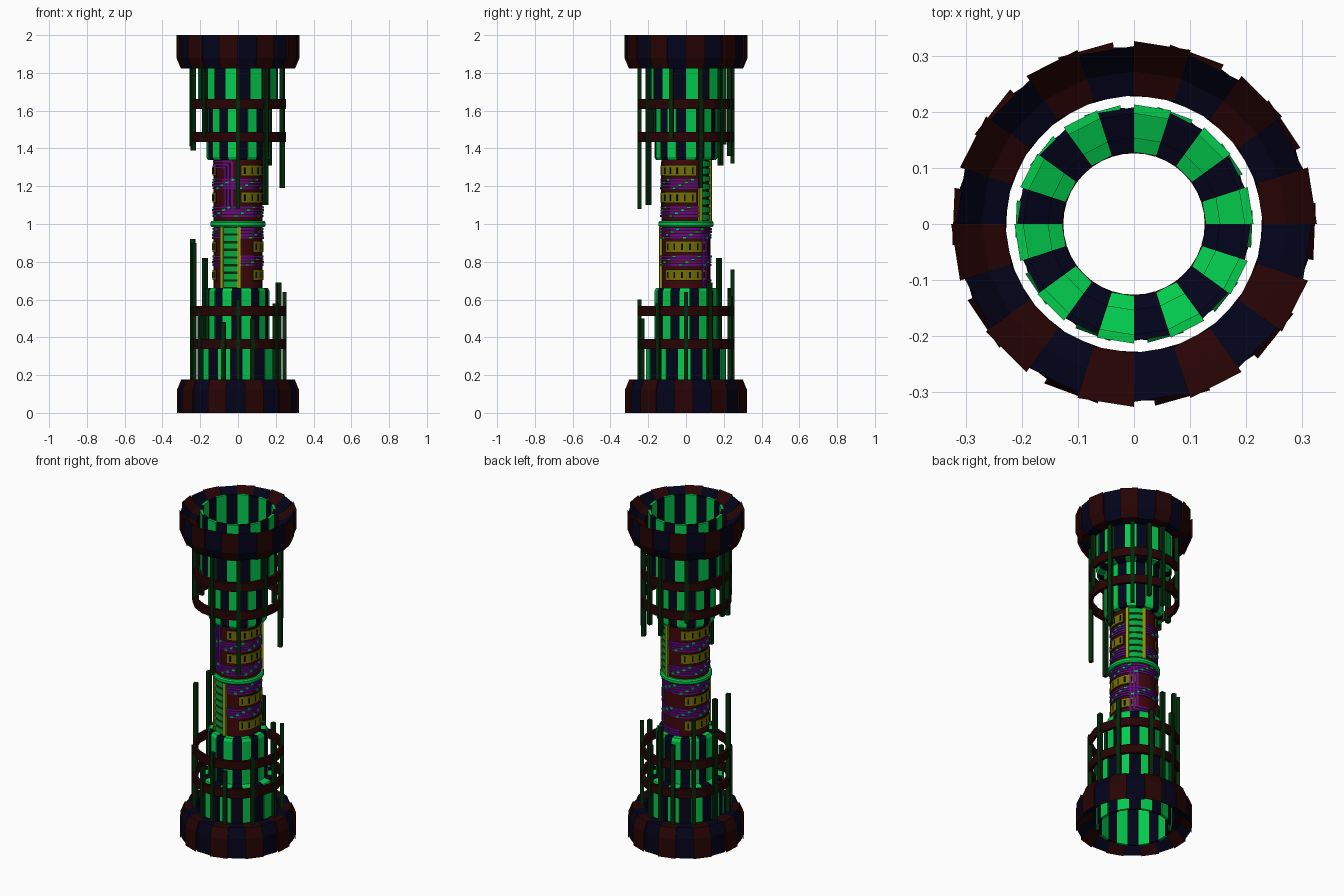
import bpy, bmesh
from math import sin, cos, radians, ceil

cube = bpy.data.objects.get("Cube")
if cube:
    bpy.data.objects.remove(cube, do_unlink=True)


def material(name, r, g, b):
    m = bpy.data.materials.new(name)
    m.use_nodes = True
    m.diffuse_color = (r, g, b, 1)
    m.node_tree.nodes["Principled BSDF"].inputs["Base Color"].default_value = (r, g, b, 1)
    return m


GREEN = material("bright green", .001, .6, .075)
NAVY = material("dark navy", .001, .001, .011)
MAROON = material("dark maroon", .02, .001, .001)
ROD = material("deep green", .001, .022, .003)
CORE = material("core red", .05, .002, .003)
PURPLE = material("pipe purple", .125, .004, .25)
OLIVE = material("window olive", .18, .16, .001)
LIME = material("rail lime", .28, .36, .005)
BLACK = material("slit black", .004, .004, .002)
RUNG = material("ladder green", .002, .38, .05)


def arc(bm, profile, a0, a1, step=18, mat=0):
    """Sweep a closed (radius, z) profile around the axis, capped unless it is a full turn."""
    full = a1 - a0 >= 360
    n = max(1, ceil((a1 - a0) / step - .001))
    rings = []
    for i in range(n if full else n + 1):
        a = radians(a0 + (a1 - a0) * i / n)
        rings.append([bm.verts.new((r * cos(a), r * sin(a), z)) for r, z in profile])
    faces = []
    m = len(profile)
    for i in range(n):
        p, q = rings[i], rings[(i + 1) % len(rings)]
        for j in range(m):
            k = (j + 1) % m
            faces.append(bm.faces.new((p[j], q[j], q[k], p[k])))
    if not full:
        faces += [bm.faces.new(rings[0]), bm.faces.new(rings[-1])]
    for f in faces:
        f.material_index = mat


def box(r0, r1, z0, z1):
    return [(r0, z0), (r1, z0), (r1, z1), (r0, z1)]


def finish(name, bm, *mats):
    bmesh.ops.recalc_face_normals(bm, faces=bm.faces)
    mesh = bpy.data.meshes.new(name)
    bm.to_mesh(mesh)
    bm.free()
    for m in mats:
        mesh.materials.append(m)
    ob = bpy.data.objects.new(name, mesh)
    bpy.context.collection.objects.link(ob)
    return ob


def staves(name, outer, inner, start, inset, mats):
    """Twenty alternating wedges; the outside of the odd ones sits slightly further in."""
    bm = bmesh.new()
    for k in range(20):
        odd = k % 2
        arc(bm, [(r - inset * odd, z) for r, z in outer] + inner,
            start + 18 * k, start + 18 * k + 18, mat=odd)
    finish(name, bm, *mats)


TUBE_OUT = [(.213, 0), (.213, .36), (.205, .378), (.168, .385), (.168, .645), (.159, .662)]
TUBE_IN = [(.128, .662), (.128, .645), (.153, .635), (.153, .375), (.197, .36), (.197, 0)]
COLLAR_OUT = [(.326, 0), (.326, .12), (.302, .178)]
COLLAR_IN = [(.232, .178), (.23, .07), (.272, .055)]

# (azimuth, free end height) of every hanging or standing rod
RODS = {
    "lower": [(166, .92), (198, .9), (135, .82), (30, .69), (0, .64), (90, .76), (72, .62),
              (108, .66), (270, .6), (288, .5), (252, .48), (324, .58), (216, .55)],
    "upper": [(270, 1.08), (306, 1.1), (18, 1.19), (342, 1.45), (48, 1.31), (90, 1.32),
              (70, 1.36), (126, 1.42), (180, 1.41), (196, 1.39), (225, 1.46)],
}

for half, start in (("lower", 24.6), ("upper", 0)):
    up = half == "upper"

    def flip(z):
        return 2 - z if up else z

    def flipped(profile):
        return [(r, flip(z)) for r, z in profile]

    # stepped inner tube and heavy end collar
    staves(half + "_tube", flipped(TUBE_OUT), flipped(TUBE_IN), start, .005, (GREEN, NAVY))
    staves(half + "_collar", flipped(COLLAR_OUT), flipped(COLLAR_IN), start, .009,
           (MAROON, NAVY))

    # cage hoops
    for i, z in enumerate((.365, .54)):
        bm = bmesh.new()
        arc(bm, box(.236, .254, flip(z) - .026, flip(z) + .026), start, start + 360)
        finish(f"{half}_hoop_{i + 1}", bm, MAROON)

    # square rods rising out of the collar
    bm = bmesh.new()
    for az, end in RODS[half]:
        lo, hi = sorted((end, flip(.1)))
        arc(bm, box(.235, .258, lo, hi), az - 2.6, az + 2.6)
    finish(half + "_rods", bm, ROD)

# central core and its waist ring
bm = bmesh.new()
arc(bm, box(.126, .129, .655, 1.345), 0, 360, 9)
finish("core", bm, CORE)
bm = bmesh.new()
arc(bm, [(.127, .985), (.14, .985), (.146, .993), (.146, 1.007), (.14, 1.015), (.127, 1.015)],
    0, 360, 9)
finish("waist_ring", bm, GREEN)

# windows: dark outline, olive pane and dark slits
bm = bmesh.new()
for zs, spans in (((.73, .88), ((-54, 54), (122, 208))),
                  ((1.14, 1.283), ((277, 384), (112, 208)))):
    for z in zs:
        for a0, a1 in spans:
            arc(bm, box(.127, .131, z - .031, z + .031), a0, a1, 9, 1)
            arc(bm, box(.127, .135, z - .027, z + .027), a0 + 1, a1 - 1, 9, 0)
            n = round((a1 - a0) / 18)
            for k in range(n):
                a = a0 + (a1 - a0) * (k + .5) / n
                arc(bm, box(.127, .137, z - .017, z + .017), a - 1.8, a + 1.8, 9, 1)
finish("windows", bm, OLIVE, BLACK)

# ladders: shaded back plate, green rungs and lime side rails
for name, az, z0, z1 in (("lower_ladder", 252, .66, .985), ("upper_ladder", 54, 1.015, 1.34)):
    bm = bmesh.new()
    arc(bm, box(.127, .131, z0, z1), az - 20, az + 20, 10, 1)
    for k in range(8):
        z = z0 + (z1 - z0) * (k + .5) / 8
        arc(bm, box(.127, .136, z - .014, z + .014), az - 17, az + 17, 9, 0)
    for side in (-20, 20):
        arc(bm, box(.127, .142, z0, z1), az + side - 4, az + side + 4, 9, 2)
    finish(name, bm, RUNG, ROD, LIME)

# pipe bundles: hoops broken at the ladder with green couplings, and risers
# that bend into a short run beside the tube mouth
bm = bmesh.new()
for zs, mouth, ladder, riser, run in (((.805, .95), .685, 252, 50, 110),
                                      ((1.065, 1.212), 1.315, 54, 248, 190)):
    for i, z in enumerate(zs):
        for j in range(4):
            h = z + (j - 1.5) * .015
            arc(bm, box(.127, .135, h - .005, h + .005), ladder + 25, ladder + 335, 9, 0)
            for k in range(5):
                a = ladder + 38 + 58 * k + 14 * j + 9 * i
                arc(bm, box(.127, .137, h - .006, h + .006), a - 3.5, a + 3.5, 9, 1)
    out = 1 if mouth > 1 else -1
    for j in (-1, 0, 1):
        a = riser - j * 8 * out
        h = mouth - j * .015 * out
        foot = zs[0] if out > 0 else zs[1]
        arc(bm, box(.127, .135, min(foot, h), max(foot, h)), a - 2.3, a + 2.3, 9, 0)
        arc(bm, box(.127, .135, h - .005, h + .005), min(run, a), max(run, a), 9, 0)
finish("pipes", bm, PURPLE, GREEN)
